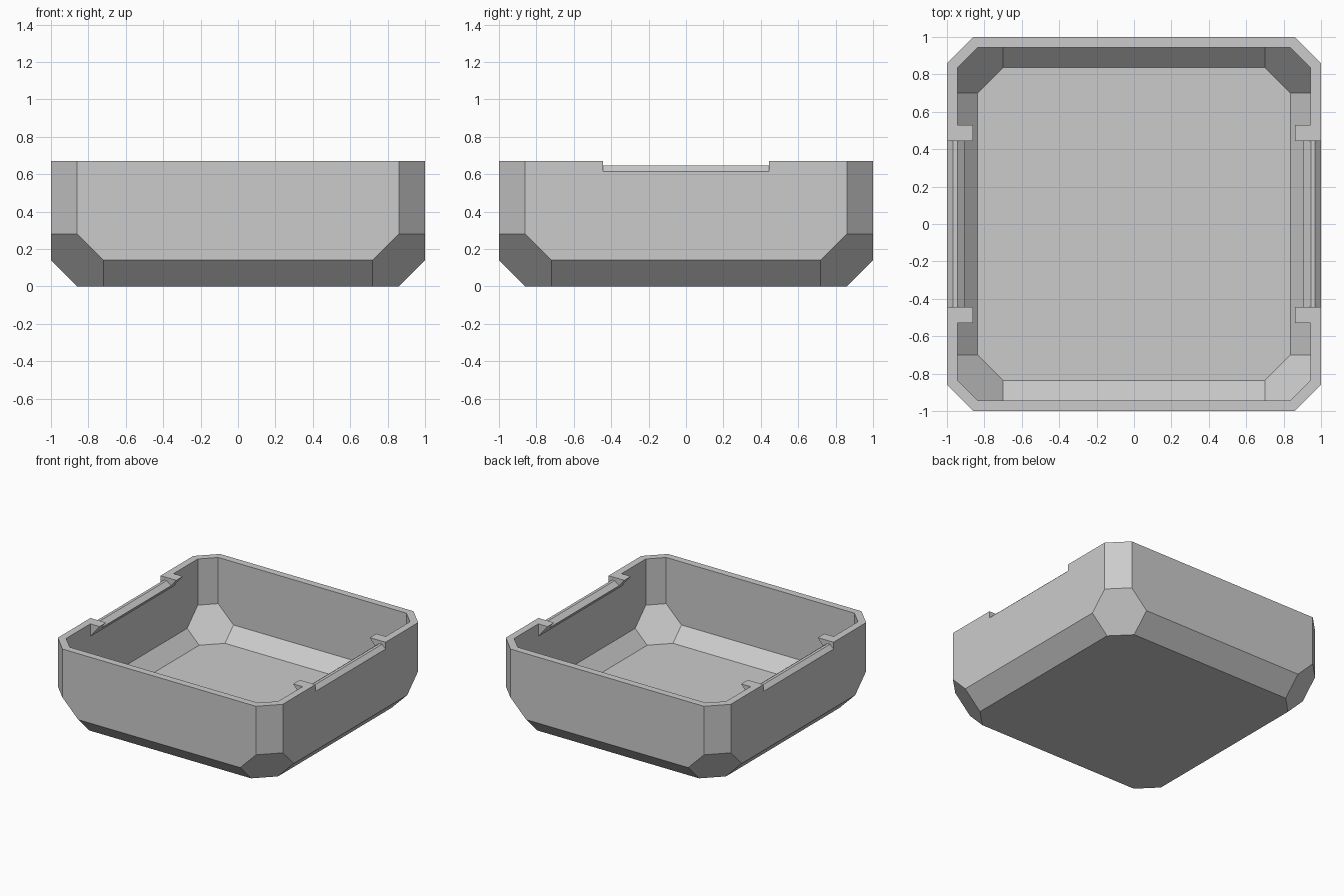
import bpy, bmesh

if "Cube" in bpy.data.objects:
    bpy.data.objects.remove(bpy.data.objects["Cube"])

TOP = 0.67      # finished rim height
RAW = 0.75      # rough height before the rim is trimmed


def finish(bm, name):
    bmesh.ops.recalc_face_normals(bm, faces=bm.faces)
    me = bpy.data.meshes.new(name)
    bm.to_mesh(me)
    bm.free()
    ob = bpy.data.objects.new(name, me)
    bpy.context.collection.objects.link(ob)
    return ob


def chamfered_block(name, h, a, b, base, top):
    """Box of half-width h with chamfered edges and clipped bottom corners."""
    bm = bmesh.new()
    rings = [(a, b, base), (h, b, base + h - a), (h, a, base + h - b), (h, a, top)]
    for sx in (-1, 1):
        for sy in (-1, 1):
            for p, q, z in rings:
                bm.verts.new((sx * p, sy * q, z))
                bm.verts.new((sx * q, sy * p, z))
    bmesh.ops.convex_hull(bm, input=bm.verts)
    bmesh.ops.dissolve_limit(bm, angle_limit=0.02, verts=bm.verts, edges=bm.edges)
    return finish(bm, name)


def prism(name, profile, half_len, side):
    """Extrude an x/z profile along y, mirrored to the given side."""
    bm = bmesh.new()
    f = bm.faces.new([bm.verts.new((side * x, -half_len, z)) for x, z in profile])
    ext = bmesh.ops.extrude_face_region(bm, geom=[f])
    moved = [v for v in ext["geom"] if isinstance(v, bmesh.types.BMVert)]
    bmesh.ops.translate(bm, verts=moved, vec=(0, 2 * half_len, 0))
    return finish(bm, name)


def combine(target, tool, operation):
    mod = target.modifiers.new(operation.lower(), 'BOOLEAN')
    mod.operation = operation
    mod.solver = 'EXACT'
    mod.object = tool
    tool.hide_render = True
    bpy.context.view_layer.objects.active = target
    bpy.ops.object.modifier_apply(modifier=mod.name)
    bpy.data.objects.remove(tool, do_unlink=True)


# Open tray with even wall thickness
tray = chamfered_block("tray", 1.0, 0.86, 0.72, 0.0, RAW)
combine(tray, chamfered_block("hollow", 0.943, 0.836, 0.701, 0.057, 0.9), 'DIFFERENCE')

# Inner clip ledges on the left and right walls, notched between their end tabs
ledge = [(0.97, RAW - 0.02), (0.86, RAW - 0.02), (0.86, TOP), (0.943, 0.57), (0.97, 0.57)]
notch = [(1.032, 0.585), (0.968, 0.645), (0.945, 0.645), (0.84, 0.566),
         (0.84, 0.8), (1.032, 0.8)]
for side in (-1, 1):
    combine(tray, prism("ledge", ledge, 0.528, side), 'UNION')
    combine(tray, prism("notch", notch, 0.445, side), 'DIFFERENCE')

# Trim the rim flat
trim = [(-1.2, TOP), (1.2, TOP), (1.2, 1.0), (-1.2, 1.0)]
combine(tray, prism("trim", trim, 1.2, 1), 'DIFFERENCE')
